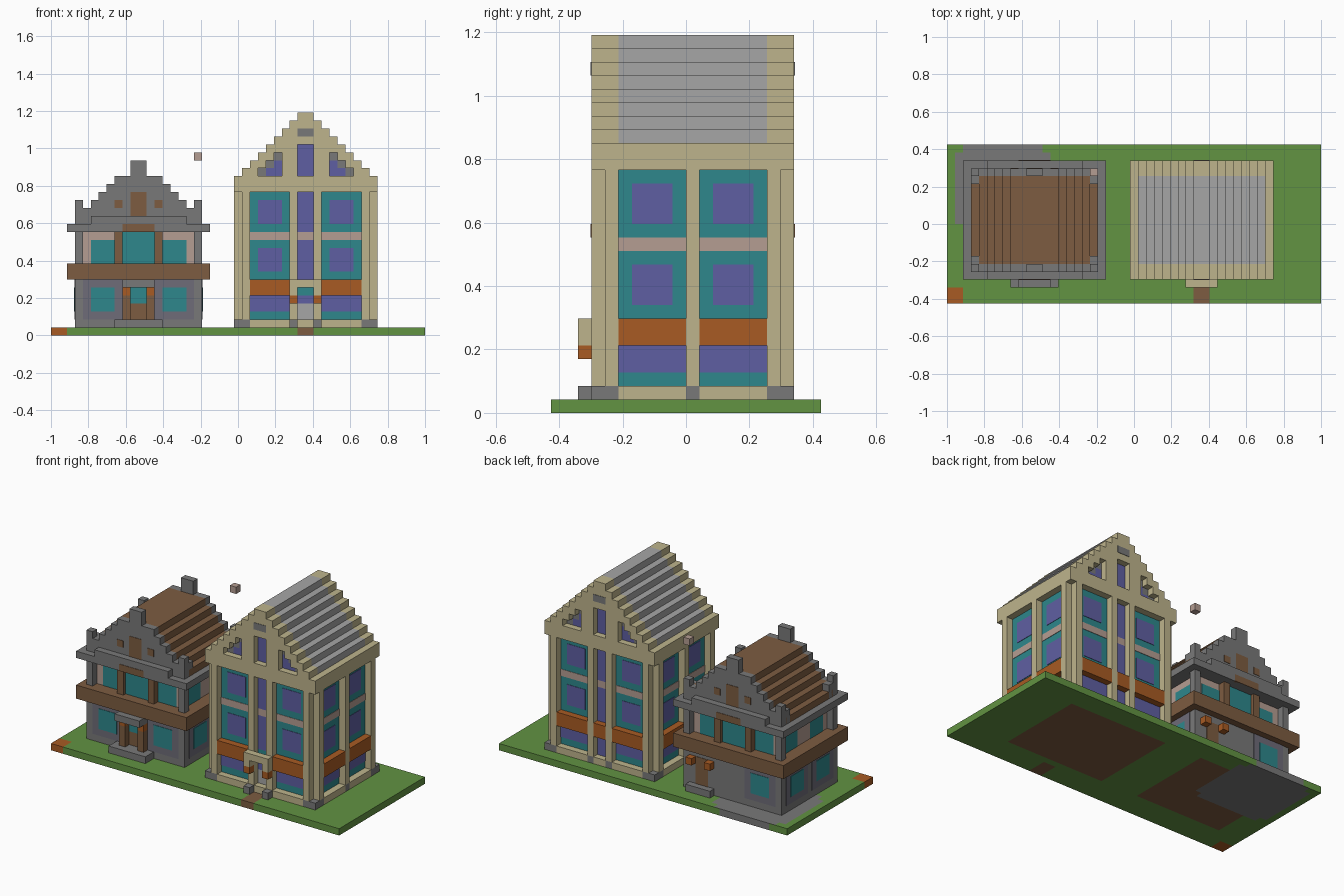
import bpy, bmesh
from mathutils import Vector

if "Cube" in bpy.data.objects:
    bpy.data.objects.remove(bpy.data.objects["Cube"])

U = 2 / 47          # one block
PLATE = 0.06        # painted plate thickness, in blocks
COLOURS = {"green": (98, 147, 66), "tan": (190, 180, 140), "teal": (46, 135, 140),
           "purple": (95, 95, 162), "orange": (168, 91, 35), "stone": (121, 121, 121),
           "pale_grey": (166, 166, 166), "brown": (125, 92, 65),
           "pink": (181, 157, 146), "slate": (110, 108, 120)}
MATS = {}


def linear(c):
    c /= 255
    return c / 12.92 if c <= 0.04045 else ((c + 0.055) / 1.055) ** 2.4


for name, rgb in COLOURS.items():
    m = bpy.data.materials.new(name)
    m.use_nodes = True
    col = [linear(c) for c in rgb] + [1]
    m.diffuse_color = col
    m.node_tree.nodes["Principled BSDF"].inputs["Base Color"].default_value = col
    MATS[name] = m


def finish(bm, name, colours):
    """Turn block coordinates into a placed object."""
    for v in bm.verts:
        v.co = Vector((v.co.x - 23.5, v.co.y - 10, v.co.z)) * U
    me = bpy.data.meshes.new(name)
    bm.to_mesh(me)
    bm.free()
    for c in colours:
        me.materials.append(MATS[c])
    bpy.context.collection.objects.link(bpy.data.objects.new(name, me))


def part(name, colour, boxes):
    """One object made of boxes (x0, x1, y0, y1, z0, z1)."""
    bm = bmesh.new()
    for x0, x1, y0, y1, z0, z1 in boxes:
        for v in bmesh.ops.create_cube(bm, size=1)["verts"]:
            v.co = Vector((x1 if v.co.x > 0 else x0, y1 if v.co.y > 0 else y0,
                           z1 if v.co.z > 0 else z0))
    finish(bm, name, [colour])


def on_wall(core, side, a0, a1, z0, z1, d=PLATE, d0=0):
    """Box lying on one wall of a core, reaching d outward."""
    x0, x1, y0, y1 = core
    return {"front": (a0, a1, y0 - d, y0 - d0, z0, z1),
            "back": (a0, a1, y1 + d0, y1 + d, z0, z1),
            "left": (x1 + d0, x1 + d, a0, a1, z0, z1),
            "right": (x0 - d, x0 - d0, a0, a1, z0, z1)}[side]


# Ground slab, coloured by cell
def ground_colour(c, n):
    x, y = c.x, c.y
    if x < 2 and y < 2:
        return 1
    if 31 < x < 33 and y < 3:
        return 2
    if ((x - 7) / 6) ** 4 + ((y - 14.5) / 6) ** 4 < 1:
        return 3
    if n.z < -0.5 and 4 < y < 17 and (4 < x < 18 or 24 < x < 40):
        return 2
    return 0


bm = bmesh.new()
bmesh.ops.create_grid(bm, x_segments=47, y_segments=20, size=1)
for v in bm.verts:
    v.co = Vector((round((v.co.x + 1) * 23.5), round((v.co.y + 1) * 10), 0))
new = bmesh.ops.extrude_face_region(bm, geom=bm.faces[:], use_keep_orig=True)["geom"]
for v in new:
    if isinstance(v, bmesh.types.BMVert):
        v.co.z = 1
bmesh.ops.recalc_face_normals(bm, faces=bm.faces[:])
for f in bm.faces:
    f.normal_update()
    f.material_index = ground_colour(f.calc_center_median(), f.normal)
finish(bm, "ground", ["green", "orange", "brown", "stone"])

# ---- Tall house ----
core = (24, 40, 4, 17)
walls, posts, feet, sills = [], [], [], []
panes, balconies, bands, plinths = [], [], [], []
for side in ("front", "back", "left", "right"):
    gabled = side in ("front", "back")
    bays = ((25, 30), (34, 39)) if gabled else ((5, 10), (11, 16))
    columns = (24, 30, 33, 39) if gabled else (4, 10, 16)
    for a in columns:
        posts.append(on_wall(core, side, a, a + 1, 2, 18, 1))
        feet.append(on_wall(core, side, a, a + 1, 1, 2, 1))
    for a, b in bays:
        plinths.append(on_wall(core, side, a, b, 1, 2, 1))
        panes.append(on_wall(core, side, a, b, 3, 5))
        balconies.append(on_wall(core, side, a, b, 5, 7, 1))
        bands.append(on_wall(core, side, a, b, 12, 13))
        for z in (8, 14):
            panes.append(on_wall(core, side, a + 1, b - 1, z, z + 3))
    if gabled:
        panes += [on_wall(core, side, 31, 33, z, z + 5) for z in (7, 13)]
        bands.append(on_wall(core, side, 31, 33, 12, 13))
balconies.append(on_wall(core, "back", 31, 33, 5, 7, 1))
panes.append(on_wall(core, "back", 31, 33, 2, 5))
plinths.append(on_wall(core, "back", 31, 33, 1, 2, 1))
for x in (23, 40):
    for y in (3, 17):
        feet.append((x, x + 1, y, y + 1, 1, 2))
part("tall_house_walls", "teal", [(*core, 1, 18)])
part("tall_house_posts", "tan", posts)
part("tall_house_feet", "stone", feet)
part("tall_house_plinths", "tan", plinths)
part("tall_house_panes", "purple", panes)
part("tall_house_balconies", "orange", balconies)
part("tall_house_floor_bands", "pink", bands)

# Eave, stepped roof and open gables
part("tall_house_eave", "tan", [(23, 41, 3, 18, 18, 20)])
part("tall_house_roof", "pale_grey",
     [(24 + n, 40 - n, 5, 16, 20 + n, 21 + n) for n in range(8)])
gable, attic, shade = [], [], []
for n in range(8):
    z = 20 + n
    gable += [(24 + n, 40 - n, 4, 5, z, z + 1), (24 + n, 40 - n, 16, 17, z, z + 1)]
    for side in ("front", "back"):
        spans = [(24 + n, 40 - n)]
        if n < 4:
            spans = [(24 + n, 26 + n), (29, 31), (33, 35), (38 - n, 40 - n)]
            attic.append(on_wall(core, side, 31, 33, z, z + 1))
        gable += [on_wall(core, side, a, b, z, z + 1, 1) for a, b in spans]
        if n < 3:
            for a in (26 + n, 37 - n):
                shade.append(on_wall(core, side, a, a + 1, z, z + 1))
        if n < 2:
            for a, b in ((27 + n, 29), (35, 37 - n)):
                attic.append(on_wall(core, side, a, b, z, z + 1))
        if n == 5:
            shade.append(on_wall(core, side, 31, 33, z, z + 1, 1 + PLATE, 1))
part("tall_house_gables", "tan", gable)
part("tall_house_attic_panes", "purple", attic)
part("tall_house_attic_shade", "stone", shade)

# Entrance
part("tall_house_canopy", "tan", [(30, 31, 2, 3, 5, 7), (33, 34, 2, 3, 5, 7),
                                  (31, 33, 2, 3, 6, 7), (31, 33, 3, 4, 1, 2)])
part("tall_house_lamps", "orange", [(x, x + 1, 2, 3, 4, 5) for x in (30, 33)])
part("tall_house_door", "pale_grey", [on_wall(core, "front", 31, 33, 2, 4)])
part("tall_house_door_light", "purple", [on_wall(core, "front", 31, 33, 4, 5)])
part("tall_house_door_steps", "stone", [(x, x + 1, 2, 3, 1, 2) for x in (30, 33)])

# ---- Small house ----
lower, upper = (3, 19, 4, 17), (4, 18, 5, 16)
glass, panels, frames, bay_glass = [], [], [], []
for side in ("front", "back", "left", "right"):
    gabled = side in ("front", "back")
    for a in (5, 14) if gabled else (6, 12):
        glass.append(on_wall(upper, side, a, a + 3, 9, 12))
        if not (side == "back" and a == 14):
            panels.append(on_wall(lower, side, a - 1, a + 4, 2, 7))
            glass.append(on_wall(lower, side, a, a + 3, 3, 6, 2 * PLATE))
    if gabled:
        frames += [on_wall(upper, side, a, a + 1, 9, 13, 1) for a in (8, 13)]
        frames.append(on_wall(upper, side, 9, 13, 13, 14, 2 + PLATE))
        glass.append(on_wall(upper, side, 9, 13, 9, 13, 0.5))
part("small_house_ground_floor", "stone", [(*lower, 1, 7)])
part("small_house_upper_floor", "pink", [(*upper, 9, 13)])
part("small_house_wall_panels", "slate", panels)
part("small_house_windows", "teal", glass)
part("small_house_bay_frames", "brown", frames)
part("small_house_belt", "brown", [(2, 20, 3, 18, 7, 9)])
part("small_house_corner_posts", "stone",
     [(x, x + 1, y, y + 1, 9, 13) for x in (3, 18) for y in (4, 16)])
part("small_house_eave", "stone", [(2, 20, 3, 18, 13, 14)]
     + [(5, 17, y, y + 1, 14, 15) for y in (3, 17)])

# Stepped roof, gables with chimney caps and corner pinnacles
part("small_house_roof", "brown",
     [(3 + n, 19 - n, 5, 16, 14 + n, 15 + n) for n in range(6)])
gable, trim = [], []
for y in (4, 16):
    gable += [(3 + n, 19 - n, y, y + 1, 14 + n, 15 + n) for n in range(6)]
    gable.append((10, 12, y, y + 1, 20, 22))
    gable += [(x, x + 1, y, y + 1, 14, 17) for x in (3, 18)]
for x in (3, 17):
    gable += [(x, x + 2, y, y + 1, 14, 16) for y in (5, 15)]
for side in ("front", "back"):
    trim.append(on_wall(lower, side, 10, 12, 15, 18))
    trim += [on_wall(lower, side, x, x + 1, 16, 17) for x in (8, 13)]
part("small_house_gables", "stone", gable)
part("small_house_gable_trim", "brown", trim)

# Front and back doors
part("small_house_steps", "stone", [(8, 14, 2, 4, 1, 2), (14, 18, 17, 18, 1, 2)])
part("small_house_canopy", "stone", [(9, 13, 2, 4, 6, 7)])
part("small_house_doors", "brown", [on_wall(lower, "front", 9, 13, 2, 6),
                                    on_wall(lower, "back", 15, 17, 2, 6),
                                    (9, 10, 3, 4, 2, 5), (12, 13, 3, 4, 2, 5)])
part("small_house_door_light", "teal", [on_wall(lower, "front", 10, 12, 4, 6, 2 * PLATE)])
part("small_house_lamps", "orange", [(x, x + 1, 3, 4, 5, 6) for x in (9, 12)]
     + [(x, x + 1, 17, 18, 5, 6) for x in (14, 17)])

# Loose block hovering over the small house
part("floating_block", "pink", [(18, 19, 16, 17, 22, 23)])
